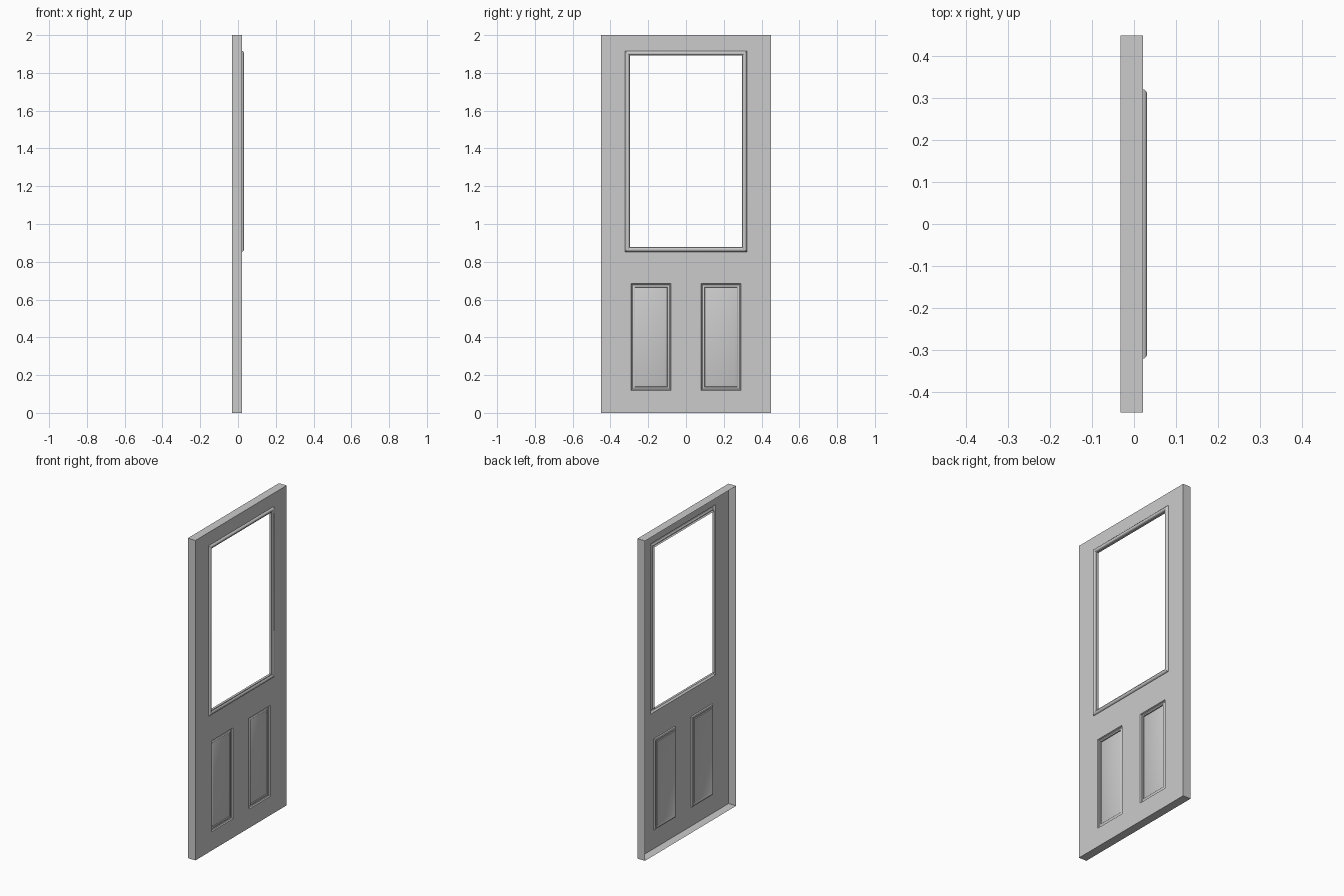
import bpy, bmesh

if "Cube" in bpy.data.objects:
    bpy.data.objects.remove(bpy.data.objects["Cube"])

W, H = 0.45, 2.0            # half width, height
BACK, FACE = -0.032, 0.021  # open back edge, front sheet
WINDOW = (-0.322, 0.322, 0.853, 1.917)
PANELS = [(-0.291, -0.079, 0.118, 0.686), (0.079, 0.291, 0.118, 0.686)]

# profiles as (inset, x)
TRIM = [(0, FACE), (0.001, 0.025), (0.005, 0.029), (0.010, 0.0315), (0.015, 0.031),
        (0.019, 0.028), (0.022, 0.0245), (0.026, 0.0235), (0.026, 0.009)]
PANEL = [(0, FACE), (0.003, 0.014), (0.008, 0.011), (0.014, 0.012),
         (0.020, 0.016), (0.021, 0.010), (0.036, 0.016)]


def make(name, bm, smooth=True):
    bmesh.ops.remove_doubles(bm, verts=bm.verts, dist=1e-5)
    mesh = bpy.data.meshes.new(name)
    bm.to_mesh(mesh)
    bm.free()
    ob = bpy.data.objects.new(name, mesh)
    bpy.context.collection.objects.link(ob)
    if smooth:
        bpy.ops.object.select_all(action='DESELECT')
        bpy.context.view_layer.objects.active = ob
        ob.select_set(True)
        bpy.ops.object.shade_smooth_by_angle(angle=0.6)
    return ob


def ring(bm, rect, inset, x):
    a, b, c, d = rect
    a, b, c, d = a + inset, b - inset, c + inset, d - inset
    return [bm.verts.new((x, y, z)) for y, z in ((a, c), (b, c), (b, d), (a, d))]


def moulding(name, rect, profile, filled):
    """Mitred rectangular moulding swept through inset rings."""
    bm = bmesh.new()
    rings = [ring(bm, rect, i, x) for i, x in profile]
    for r, s in zip(rings, rings[1:]):
        for k in range(4):
            n = (k + 1) % 4
            bm.faces.new((r[k], r[n], s[n], s[k]))
    if filled:
        bm.faces.new(rings[-1])
    return make(name, bm)


# door leaf: front sheet with openings, plus edge walls, open at the back
bm = bmesh.new()
holes = PANELS + [WINDOW]
ys = sorted({-W, W, *(v for h in holes for v in h[:2])})
zs = sorted({0, H, *(v for h in holes for v in h[2:])})
for y0, y1 in zip(ys, ys[1:]):
    for z0, z1 in zip(zs, zs[1:]):
        cy, cz = (y0 + y1) / 2, (z0 + z1) / 2
        if any(a < cy < b and c < cz < d for a, b, c, d in holes):
            continue
        bm.faces.new(ring(bm, (y0, y1, z0, z1), 0, FACE))
bmesh.ops.remove_doubles(bm, verts=bm.verts, dist=1e-5)
# merge the coplanar cells
bmesh.ops.dissolve_limit(bm, angle_limit=0.01, verts=bm.verts, edges=bm.edges)
front, back = ring(bm, (-W, W, 0, H), 0, FACE), ring(bm, (-W, W, 0, H), 0, BACK)
for k in range(4):
    n = (k + 1) % 4
    bm.faces.new((back[k], back[n], front[n], front[k]))
make("door_leaf", bm, smooth=False)

# raised window surround and the two lower panels
moulding("window_trim", WINDOW, TRIM, False)
for side, rect in zip(("left", "right"), PANELS):
    moulding("lower_panel_" + side, rect, PANEL, True)
